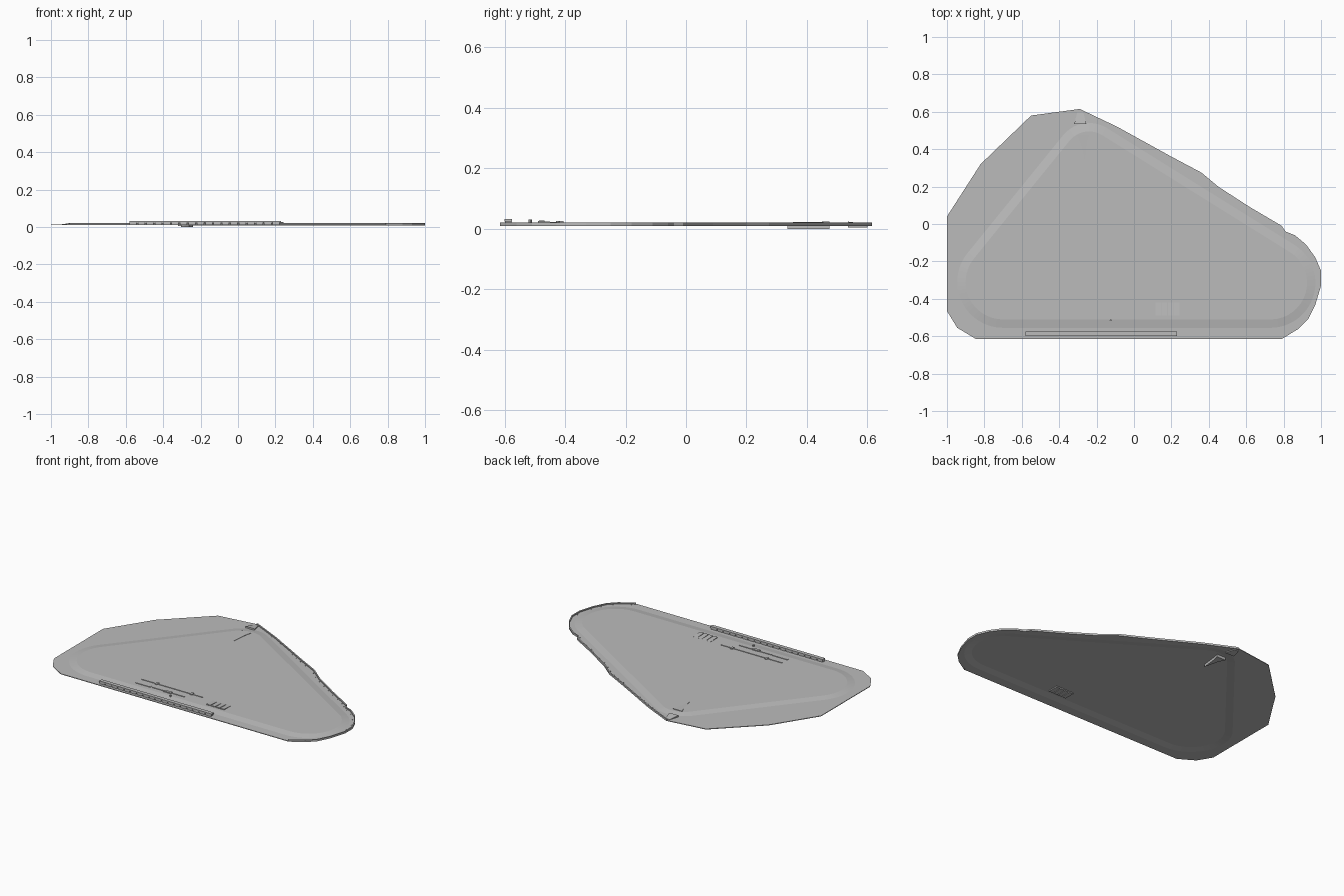
import bpy, bmesh, math
from mathutils import Vector
from mathutils.geometry import convex_hull_2d

if "Cube" in bpy.data.objects:
    bpy.data.objects.remove(bpy.data.objects["Cube"])

grey = bpy.data.materials.new("mid_grey")
grey.diffuse_color = (0.5, 0.5, 0.5, 1)
grey.use_nodes = True
grey.node_tree.nodes["Principled BSDF"].inputs["Base Color"].default_value = grey.diffuse_color


def finish(name, bm):
    bmesh.ops.recalc_face_normals(bm, faces=bm.faces)
    me = bpy.data.meshes.new(name)
    bm.to_mesh(me)
    bm.free()
    me.materials.append(grey)
    ob = bpy.data.objects.new(name, me)
    bpy.context.collection.objects.link(ob)
    return ob


def prism(bm, pts, z0, z1, tops=None):
    """Extruded outline; tops gives optional height per corner."""
    n = len(pts)
    lo = [bm.verts.new((x, y, z0)) for x, y in pts]
    hi = [bm.verts.new((x, y, tops[i] if tops else z1)) for i, (x, y) in enumerate(pts)]
    bm.faces.new(lo[::-1])
    bm.faces.new(hi)
    for i in range(n):
        j = (i + 1) % n
        bm.faces.new((lo[i], lo[j], hi[j], hi[i]))


def box(bm, x0, x1, y0, y1, z0, z1):
    prism(bm, [(x0, y0), (x1, y0), (x1, y1), (x0, y1)], z0, z1)


OUTLINE = [(-1, .04), (-.82, .32), (-.55, .58), (-.29, .615), (-.09, .52), (.2, .36),
           (.36, .275), (.45, .2), (.62, .09), (.79, -.01), (.81, -.04), (.86, -.06),
           (.92, -.11), (.97, -.18), (1, -.25), (1, -.33), (.97, -.43), (.93, -.51),
           (.88, -.56), (.79, -.615), (-.845, -.615), (-.945, -.555), (-1, -.465)]
CORNERS = [(-.70, -.31, .245), (-.24, .36, .18), (.73, -.315, .24)]


def rounded_triangle(inset, steps=72):
    pts = [Vector((x + (r - inset) * math.cos(2 * math.pi * k / steps),
                   y + (r - inset) * math.sin(2 * math.pi * k / steps)))
           for x, y, r in CORNERS for k in range(steps)]
    return [pts[i] for i in convex_hull_2d(pts)]


# Pressed sheet: flange, sloping step and raised centre panel
bm = bmesh.new()


def ring(pts, z):
    vs = [bm.verts.new((p[0], p[1], z)) for p in pts]
    return vs, [bm.edges.new((vs[i], vs[(i + 1) % len(vs)])) for i in range(len(vs))]


FLANGE, PANEL = .014, .021
edge_v, edge_e = ring(OUTLINE, FLANGE)
step_v, step_e = ring(rounded_triangle(0), FLANGE)
bmesh.ops.triangle_fill(bm, edges=edge_e + step_e, use_beauty=True)
top_v, top_e = ring(rounded_triangle(.045), PANEL)
bmesh.ops.bridge_loops(bm, edges=step_e + top_e)
bm.faces.new(top_v)
sheet = finish("skin_panel", bm)
if sum(p.normal.z * p.area for p in sheet.data.polygons) < 0:
    sheet.data.flip_normals()
mod = sheet.modifiers.new("thickness", 'SOLIDIFY')
mod.thickness = .004
mod.offset = -1

# Raised lip along the sloping edge and rounded nose
bm = bmesh.new()
lip = [Vector(p) for p in OUTLINE[3:20]]
inner = []
for i, p in enumerate(lip):
    d = (lip[min(i + 1, len(lip) - 1)] - lip[max(i - 1, 0)]).normalized()
    inner.append(p + Vector((d.y, -d.x)) * .008)
for i in range(len(lip) - 1):
    prism(bm, [inner[i], inner[i + 1], lip[i + 1], lip[i]], .009, .021)
finish("edge_lip", bm)

# Rivets just inside the lip
bm = bmesh.new()
for a, b in zip(inner, inner[1:]):
    count = max(1, round((b - a).length / .06))
    for k in range(count):
        d = (b - a).normalized()
        c = a.lerp(b, (k + .5) / count) + Vector((d.y, -d.x)) * .008
        prism(bm, [(c.x + .003 * math.cos(t * math.pi / 3), c.y + .003 * math.sin(t * math.pi / 3))
                   for t in range(6)], .013, .016)
finish("rivets", bm)

# Hinge rail along the front edge with knuckles below
bm = bmesh.new()
box(bm, -.58, .23, -.60, -.575, .024, .033)
for k in range(18):
    x = -.58 + k * .045
    box(bm, x, x + .038, -.598, -.577, .012, .024)
finish("hinge_rail", bm)

# Air scoop and tapered duct near the rear corner
bm = bmesh.new()
prism(bm, [(-.32, .535), (-.255, .535), (-.272, .60), (-.302, .60)], .004, .02,
      [.024, .024, .016, .016])
prism(bm, [(-.305, .475), (-.24, .475), (-.25, .44), (-.262, .335), (-.285, .43)], 0, .02,
      [.024, .024, .023, .0215, .023])
finish("air_scoop", bm)

# Louvre vent: four sloping ramps
bm = bmesh.new()
for k in range(4):
    x = .115 + k * .033
    prism(bm, [(x, -.49), (x + .029, -.49), (x + .029, -.42), (x, -.42)], .010, .02,
          [.026, .026, .0215, .0215])
finish("louvre_vent", bm)

# Latch rods, brackets and pin
bm = bmesh.new()
box(bm, -.40, .04, -.422, -.416, .02, .0245)
for x in (-.29, -.04):
    box(bm, x - .008, x + .008, -.43, -.405, .02, .026)
box(bm, -.40, -.295, -.482, -.47, .02, .0245)
box(bm, -.285, -.05, -.478, -.472, .02, .0245)
box(bm, -.195, -.145, -.486, -.468, .02, .027)
finish("latch_rods", bm)

bm = bmesh.new()
prism(bm, [(-.125 + .005 * math.cos(t * math.pi / 4), -.515 + .005 * math.sin(t * math.pi / 4))
           for t in range(8)], .02, .031)
finish("latch_pin", bm)
